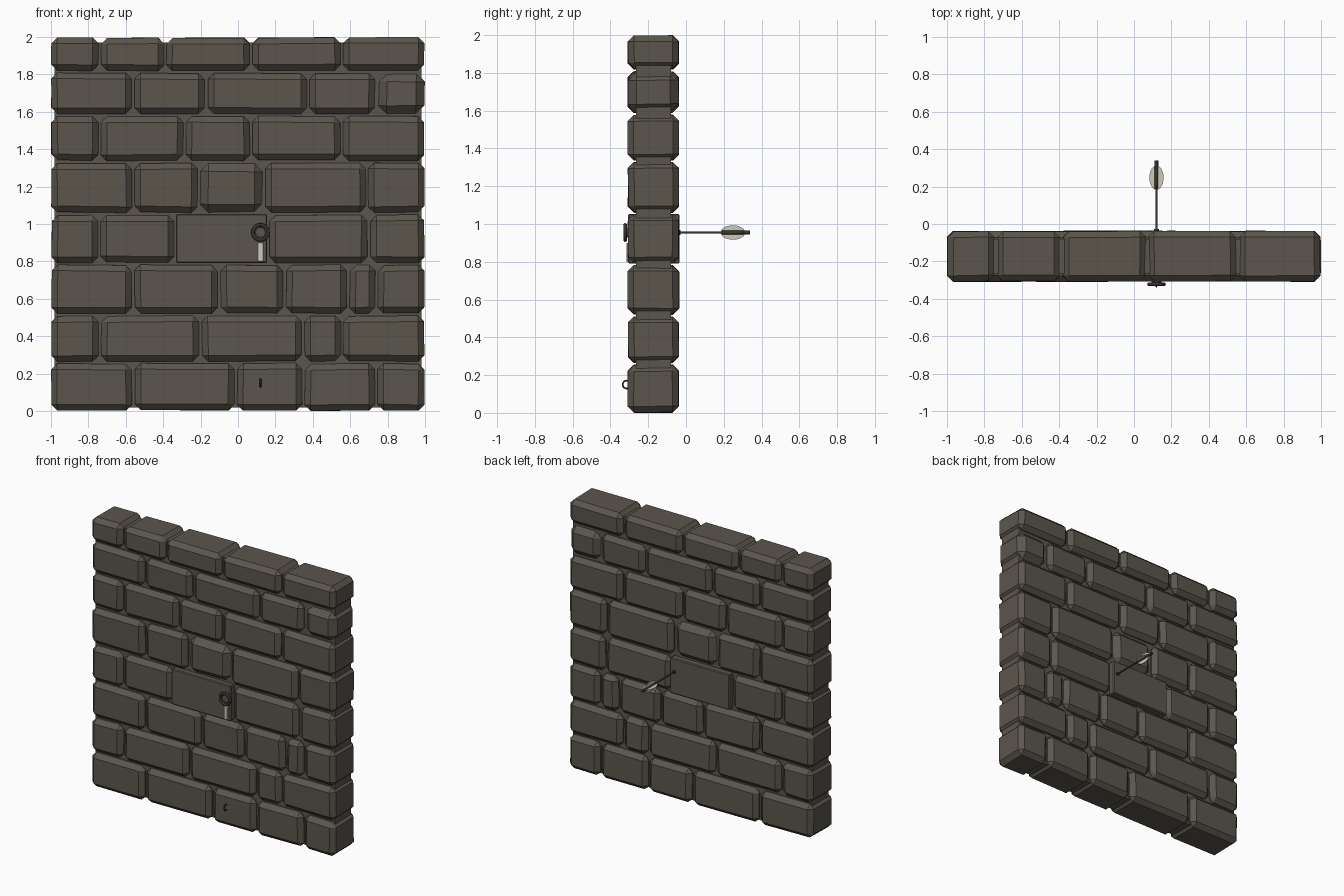
import bpy, bmesh, math, random
from mathutils import Matrix, Vector

random.seed(4)
cube = bpy.data.objects.get("Cube")
if cube:
    bpy.data.objects.remove(cube, do_unlink=True)


def material(name, rgb):
    m = bpy.data.materials.new(name)
    m.use_nodes = True
    m.diffuse_color = (*rgb, 1)
    m.node_tree.nodes["Principled BSDF"].inputs["Base Color"].default_value = (*rgb, 1)
    return m


STONE = material("grey brown stone", (0.105, 0.093, 0.074))
IRON = material("dark iron", (0.035, 0.033, 0.031))
PALE = material("pale ivory", (0.62, 0.60, 0.50))


def finish(bm, name, mat, smooth=False):
    bmesh.ops.recalc_face_normals(bm, faces=bm.faces)
    mesh = bpy.data.meshes.new(name)
    bm.to_mesh(mesh)
    bm.free()
    mesh.materials.append(mat)
    ob = bpy.data.objects.new(name, mesh)
    bpy.context.collection.objects.link(ob)
    if smooth:
        bpy.ops.object.select_all(action='DESELECT')
        ob.select_set(True)
        bpy.context.view_layer.objects.active = ob
        bpy.ops.object.shade_smooth_by_angle(angle=math.radians(40))
    return ob


def block(name, lo, hi, mat, chamfer=0.0, wobble=0.0):
    """Box between two corners, with slightly uneven corners and chamfered edges."""
    lo, hi = Vector(lo), Vector(hi)
    bm = bmesh.new()
    bmesh.ops.create_cube(bm, size=1)
    for v in bm.verts:
        mid, size = (lo + hi) / 2, hi - lo
        for i in range(3):
            inward = -1 if v.co[i] > 0 else 1
            v.co[i] = mid[i] + v.co[i] * size[i] + inward * random.uniform(0, wobble)
    if chamfer:
        bmesh.ops.bevel(bm, geom=bm.edges[:], offset=chamfer, segments=1,
                        affect='EDGES', profile=0.5)
    return finish(bm, name, mat)


def rod(name, x, z, y0, y1, radius, mat, sides=12):
    bm = bmesh.new()
    bmesh.ops.create_cone(bm, cap_ends=True, segments=sides, radius1=radius,
                          radius2=radius, depth=y1 - y0)
    bm.transform(Matrix.Translation((x, (y0 + y1) / 2, z)) @ Matrix.Rotation(math.pi / 2, 4, 'X'))
    return finish(bm, name, mat, True)


def ring(name, centre, major, minor, rotation):
    bpy.ops.mesh.primitive_torus_add(major_radius=major, minor_radius=minor, major_segments=24,
                                     minor_segments=8, location=centre, rotation=rotation)
    ob = bpy.context.object
    ob.name = name
    ob.data.materials.append(IRON)
    bpy.ops.object.shade_smooth_by_angle(angle=math.radians(60))
    return ob


# Courses of brick: bottom, top, then the joints between bricks
FRONT, BACK = -0.31, -0.035
courses = [
    (0.0, 0.26, (-0.56, -0.01, 0.35, 0.74)),
    (0.26, 0.515, (-0.74, -0.20, 0.35, 0.555)),
    (0.515, 0.787, (-0.56, -0.10, 0.25, 0.59, 0.74)),
    (0.787, 1.055, (-0.74, -0.335, 0.16, 0.70)),
    (1.055, 1.333, (-0.56, -0.21, 0.14, 0.69)),
    (1.333, 1.583, (-0.74, -0.285, 0.07, 0.555)),
    (1.583, 1.813, (-0.56, -0.17, 0.375, 0.74)),
    (1.813, 2.0, (-0.74, -0.39, 0.07, 0.555)),
]
for row, (low, high, joints) in enumerate(courses):
    edges = (-1, *joints, 1)
    for i, (left, right) in enumerate(zip(edges, edges[1:])):
        special = row == 3 and i == 2
        small = (row, i) in ((4, 2), (6, 4))
        a = left + (0.004 if i else 0)
        b = right - (0.004 if i < len(joints) else 0)
        if special:
            block("loose_brick", (a, FRONT + 0.004, low + 0.004),
                  (b, BACK, high - 0.002), STONE, 0.006)
        else:
            block(f"brick_{row}_{i}", (a, FRONT, low + (0.003 if row else 0)),
                  (b, BACK, high - (0.003 if row < 7 else 0)), STONE,
                  0.046 if small else 0.032, 0.007)

# Mortar core behind the joints
block("mortar_core", (-0.98, -0.265, 0.02), (0.98, -0.08, 1.97), STONE)

# Pull ring, boss and pale strip on the loose brick
X, Z = 0.12, 0.955
ring("pull_ring", (X, -0.322, Z), 0.04, 0.010, (math.pi / 2, 0, 0))
rod("ring_boss", X, Z, -0.32, -0.30, 0.026, STONE, 20)
block("pale_strip", (0.105, -0.316, 0.80), (0.135, -0.307, 0.90), PALE, 0.002)

# Small eyelet low on the wall
ring("eyelet", (X, -0.314, 0.15), 0.021, 0.0045, (0, math.pi / 2, 0))

# Thin shaft out of the back with a thicker tail
rod("shaft", X, Z, -0.06, 0.34, 0.006, IRON)
rod("shaft_tail", X, Z, 0.19, 0.34, 0.010, IRON)
rod("shaft_collar", X, Z, -0.05, -0.028, 0.013, IRON)

# Two crossed leaf-shaped vanes on the tail
for name, turn in (("vane_flat", 0), ("vane_upright", math.pi / 2)):
    bm = bmesh.new()
    bmesh.ops.create_cone(bm, cap_ends=True, segments=24, radius1=1, radius2=1, depth=0.003)
    bm.transform(Matrix.Translation((X, 0.248, Z)) @ Matrix.Rotation(turn, 4, 'Y')
                 @ Matrix.Diagonal((0.038, 0.065, 1, 1)))
    finish(bm, name, PALE)
